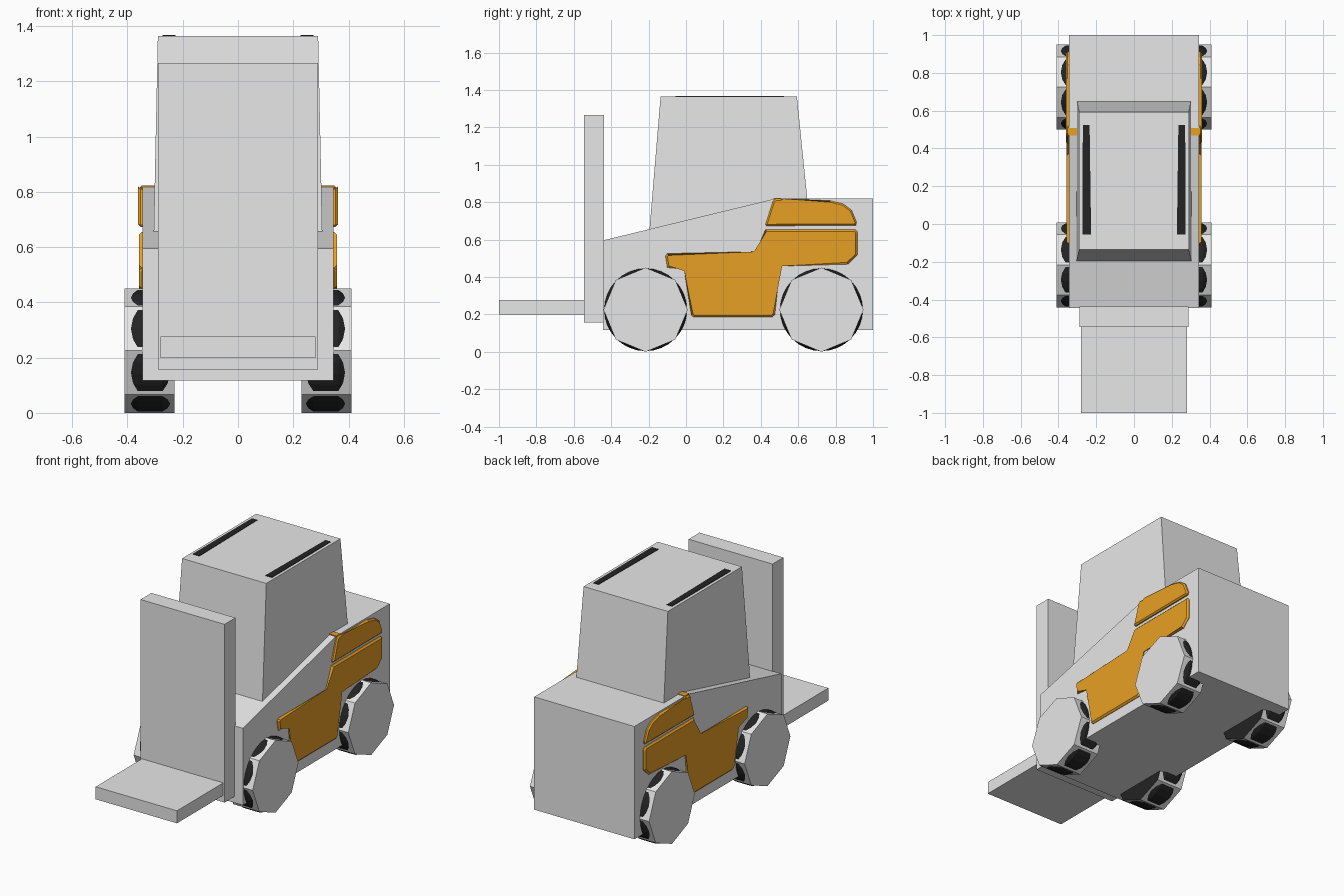
import bpy, bmesh, math
from mathutils import Vector

if "Cube" in bpy.data.objects:
    bpy.data.objects.remove(bpy.data.objects["Cube"])


def mat(name, col):
    m = bpy.data.materials.new(name)
    m.diffuse_color = (*col, 1)
    m.use_nodes = True
    m.node_tree.nodes["Principled BSDF"].inputs["Base Color"].default_value = m.diffuse_color
    return m


GREY = mat("light grey", (0.8, 0.8, 0.8))
ORANGE = mat("orange", (0.8, 0.35, 0.018))
BLACK = mat("black", (0.017, 0.017, 0.018))


def finish(bm, name, *mats):
    bmesh.ops.recalc_face_normals(bm, faces=bm.faces)
    me = bpy.data.meshes.new(name)
    bm.to_mesh(me)
    bm.free()
    for m in mats:
        me.materials.append(m)
    ob = bpy.data.objects.new(name, me)
    bpy.context.collection.objects.link(ob)
    return ob


def loft(name, rings, *mats, bevel=0):
    """Join rings of equal point counts and cap both ends; bevel rounds the last cap."""
    bm = bmesh.new()
    vs = [[bm.verts.new(p) for p in r] for r in rings]
    n = len(vs[0])
    for a, b in zip(vs, vs[1:]):
        for i in range(n):
            j = (i + 1) % n
            bm.faces.new((a[i], a[j], b[j], b[i]))
    first = bm.faces.new(vs[0])
    last = bm.faces.new(vs[-1])
    if len(mats) > 1:
        first.material_index = 1
    if bevel:
        bmesh.ops.bevel(bm, geom=list(last.edges), offset=bevel, segments=1,
                        affect='EDGES', clamp_overlap=True)
    return finish(bm, name, *mats)


def prism(name, pts, x0, x1, *mats, bevel=0):
    """Extrude a (y, z) profile along x."""
    return loft(name, [[(x, y, z) for y, z in pts] for x in (x0, x1)], *mats, bevel=bevel)


def rect(x0, x1, y0, y1, z):
    return [(x0, y0, z), (x1, y0, z), (x1, y1, z), (x0, y1, z)]


def box(name, x0, x1, y0, y1, z0, z1, m):
    return loft(name, [rect(x0, x1, y0, y1, z0), rect(x0, x1, y0, y1, z1)], m)


def circle(x, r, n, cy, cz):
    return [(x, cy + r * math.cos(2 * math.pi * i / n), cz + r * math.sin(2 * math.pi * i / n))
            for i in range(n)]


# Main blocks
prism("body", [(-0.445, 0.118), (1.0, 0.118), (1.0, 0.82), (0.475, 0.82), (-0.445, 0.597)],
      -0.345, 0.345, GREY)
loft("cabin", [rect(-0.305, 0.305, -0.195, 0.665, 0.656),
               rect(-0.29, 0.29, -0.136, 0.593, 1.366)], GREY)
box("mast", -0.289, 0.289, -0.545, -0.438, 0.158, 1.267, GREY)
box("fork", -0.28, 0.28, -1.0, -0.54, 0.2, 0.278, GREY)

# Side panel profiles (y, z)
LOWER = [(-0.11, 0.515), (-0.10, 0.452), (0.0, 0.443), (0.028, 0.20), (0.04, 0.187),
         (0.46, 0.187), (0.475, 0.20), (0.505, 0.47), (0.865, 0.47), (0.917, 0.52),
         (0.917, 0.642), (0.905, 0.656), (0.425, 0.656), (0.37, 0.527), (-0.10, 0.527)]
UPPER = [(0.425, 0.682), (0.465, 0.808), (0.48, 0.82), (0.51, 0.82), (0.52, 0.812),
         (0.77, 0.81), (0.84, 0.793), (0.885, 0.76), (0.912, 0.695), (0.908, 0.677),
         (0.43, 0.675)]

# Tyre cross-section (x, radius)
TYRE = [(0.24, 0.18), (0.244, 0.207), (0.273, 0.221), (0.363, 0.221), (0.389, 0.207), (0.392, 0.18)]

for side, s in (("right", 1), ("left", -1)):
    # Orange panels and the lip wrapping over the body
    prism(f"lower_panel_{side}", LOWER, s * 0.33, s * 0.358, ORANGE, bevel=0.01)
    prism(f"upper_panel_{side}", UPPER, s * 0.33, s * 0.361, ORANGE, bevel=0.01)
    box(f"panel_lip_{side}", s * 0.30, s * 0.35, 0.468, 0.508, 0.79, 0.824, ORANGE)
    # Roof strip
    loft(f"roof_strip_{side}",
         [[(s * x, y, z) for x, y in ((0.227, -0.055), (0.273, -0.055), (0.271, 0.525), (0.235, 0.525))]
          for z in (1.362, 1.369)], BLACK)
    # Wheels: octagonal block with a round tyre showing through its flats
    for end, cy in (("front", -0.216), ("rear", 0.724)):
        loft(f"{end}_wheel_{side}",
             [circle(s * x, 0.225, 8, cy, 0.2265) for x in (0.23, 0.41)], GREY, BLACK)
        loft(f"{end}_tyre_{side}",
             [circle(s * x, r, 32, cy, 0.2265) for x, r in TYRE], BLACK)

# Rest the wheels on the ground
low = min((ob.matrix_world @ Vector(c)).z for ob in bpy.data.objects for c in ob.bound_box)
for ob in bpy.data.objects:
    ob.location.z -= low
